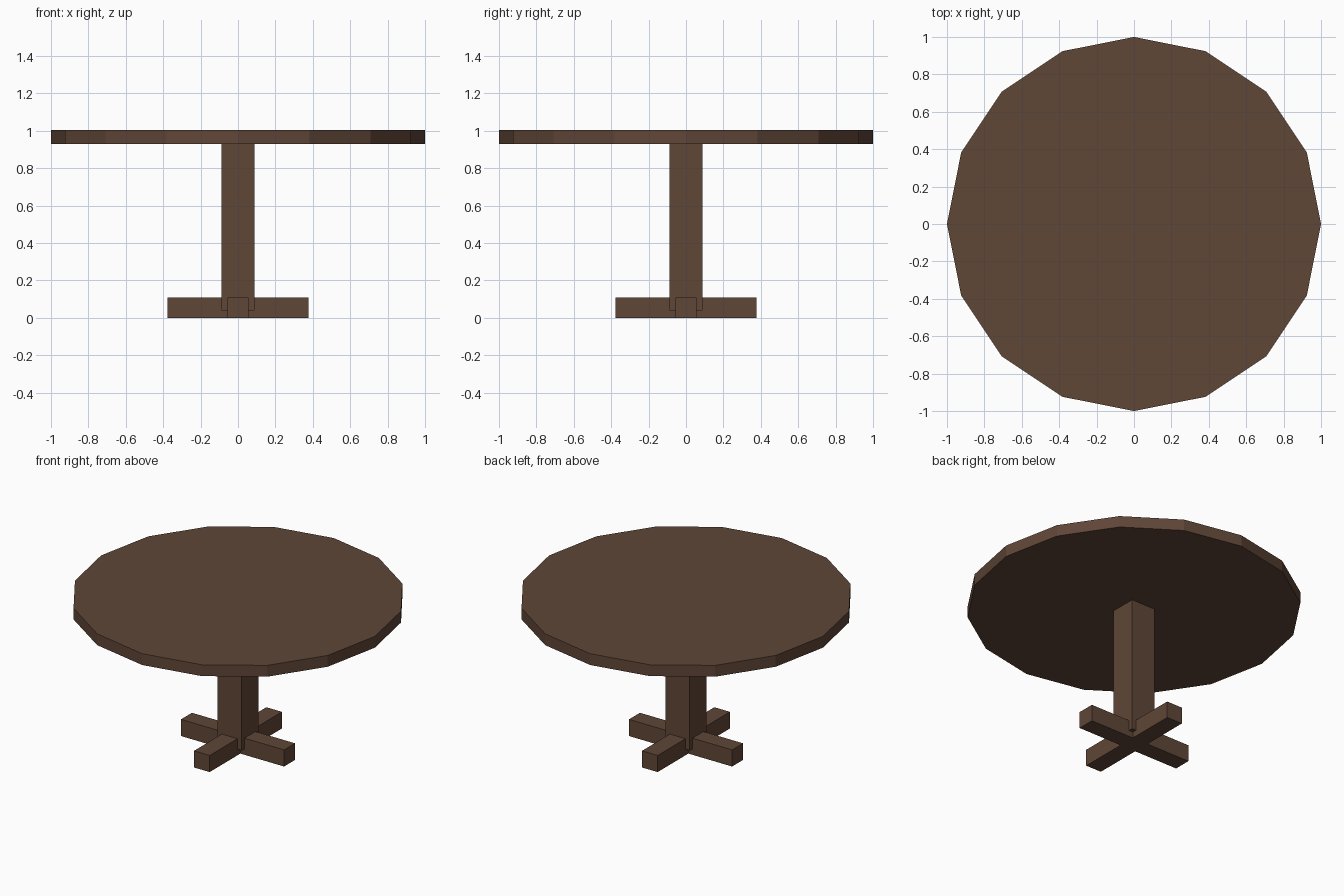
import bpy, bmesh

if "Cube" in bpy.data.objects:
    bpy.data.objects.remove(bpy.data.objects["Cube"])

wood = bpy.data.materials.new("dark_wood")
wood.diffuse_color = (0.115, 0.061, 0.038, 1)
wood.use_nodes = True
wood.node_tree.nodes["Principled BSDF"].inputs["Base Color"].default_value = wood.diffuse_color


def finish(obj, name):
    obj.name = name
    obj.data.materials.append(wood)
    return obj


# Sixteen-sided table top
bpy.ops.mesh.primitive_cylinder_add(vertices=16, radius=1, depth=0.075, location=(0, 0, 0.9675))
finish(bpy.context.object, "table_top")

# Square central post, seated into the foot
bpy.ops.mesh.primitive_cube_add(size=1, location=(0, 0, 0.485))
post = finish(bpy.context.object, "post")
post.scale = (0.175, 0.175, 0.89)

# Cross-shaped foot: one quarter of the outline turned four times, then extruded
w, r, h = 0.057, 0.377, 0.11
quarter = [(r, -w), (r, w), (w, w)]
outline = []
for i in range(4):
    outline += quarter
    quarter = [(-y, x) for x, y in quarter]

bm = bmesh.new()
face = bm.faces.new([bm.verts.new((x, y, 0)) for x, y in outline])
top = bmesh.ops.extrude_face_region(bm, geom=[face], use_keep_orig=True)["geom"]
bmesh.ops.translate(bm, vec=(0, 0, h), verts=[g for g in top if isinstance(g, bmesh.types.BMVert)])
bmesh.ops.recalc_face_normals(bm, faces=bm.faces)
mesh = bpy.data.meshes.new("cross_foot")
bm.to_mesh(mesh)
bm.free()
foot = bpy.data.objects.new("cross_foot", mesh)
bpy.context.collection.objects.link(foot)
finish(foot, "cross_foot")
